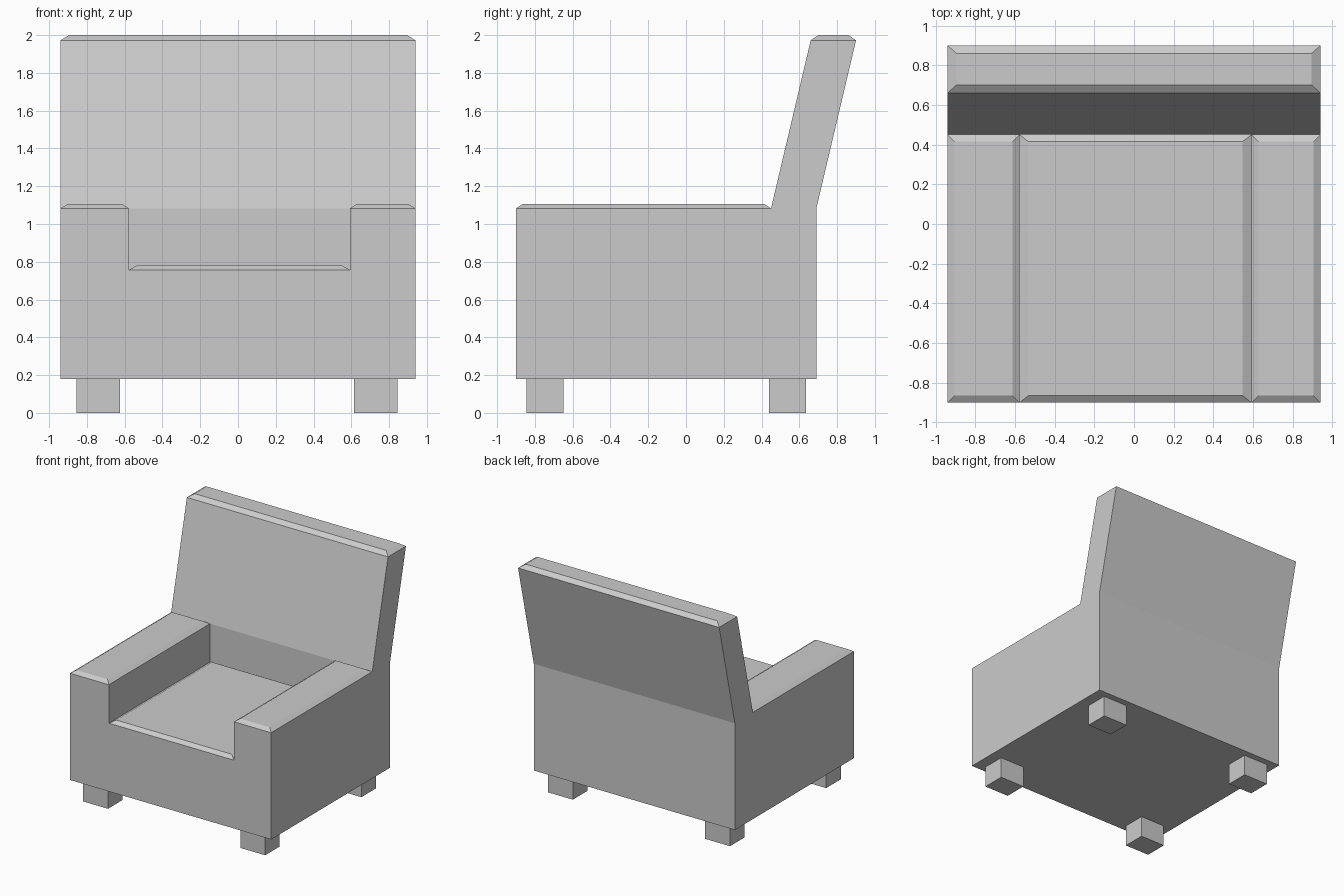
import bpy
import bmesh

if "Cube" in bpy.data.objects:
    bpy.data.objects.remove(bpy.data.objects["Cube"])


def finish(bm, name):
    bmesh.ops.recalc_face_normals(bm, faces=bm.faces)
    mesh = bpy.data.meshes.new(name)
    bm.to_mesh(mesh)
    bm.free()
    obj = bpy.data.objects.new(name, mesh)
    bpy.context.collection.objects.link(obj)
    return obj


def raise_faces(bm, faces, z, shift_y=0.0, inset=(0.0, 0.0)):
    """Extrude a rectangular region to height z, leaning or tapering it."""
    geom = bmesh.ops.extrude_face_region(bm, geom=faces)["geom"]
    verts = [g for g in geom if isinstance(g, bmesh.types.BMVert)]
    for axis in (0, 1):
        low = min(v.co[axis] for v in verts)
        high = max(v.co[axis] for v in verts)
        for v in verts:
            if abs(v.co[axis] - low) < 1e-4:
                v.co[axis] += inset[axis]
            elif abs(v.co[axis] - high) < 1e-4:
                v.co[axis] -= inset[axis]
    for v in verts:
        v.co.z = z
        v.co.y += shift_y
    return [g for g in geom if isinstance(g, bmesh.types.BMFace)]


# Body: floor plan of arm / seat / arm columns and a back row, raised in stages
bm = bmesh.new()
xs = (-0.94, -0.577, 0.592, 0.94)
ys = (-0.90, 0.45, 0.69)
grid = [[bm.verts.new((x, y, 0.18)) for x in xs] for y in ys]
plan = [bm.faces.new((grid[j][i], grid[j][i + 1], grid[j + 1][i + 1], grid[j + 1][i]))
        for j in range(2) for i in range(3)]


def is_seat(face):
    c = face.calc_center_median()
    return abs(c.x) < 0.3 and c.y < 0.45


tops = raise_faces(bm, plan, 0.757)
seat = [f for f in tops if is_seat(f)]
upper = raise_faces(bm, [f for f in tops if not is_seat(f)], 1.082)
back = [f for f in upper if f.calc_center_median().y > 0.45]
arms = [f for f in upper if f.calc_center_median().y < 0.45]

# Softened rims on the seat and arms
raise_faces(bm, seat, 0.782, inset=(0.045, 0.035))
for arm in arms:
    raise_faces(bm, [arm], 1.105, inset=(0.036, 0.035))

# Leaning backrest with its tapered cap
back = raise_faces(bm, back, 1.972, shift_y=0.21)
raise_faces(bm, back, 2.0, inset=(0.045, 0.04))
finish(bm, "armchair_body")

# Four block legs
for side, x in (("left", -0.74), ("right", 0.729)):
    for end, y in (("front", -0.747), ("back", 0.538)):
        bm = bmesh.new()
        bmesh.ops.create_cube(bm, size=1.0)
        bmesh.ops.scale(bm, vec=(0.232, 0.195, 0.18), verts=bm.verts)
        bmesh.ops.translate(bm, vec=(x, y, 0.09), verts=bm.verts)
        finish(bm, f"{end}_{side}_leg")
